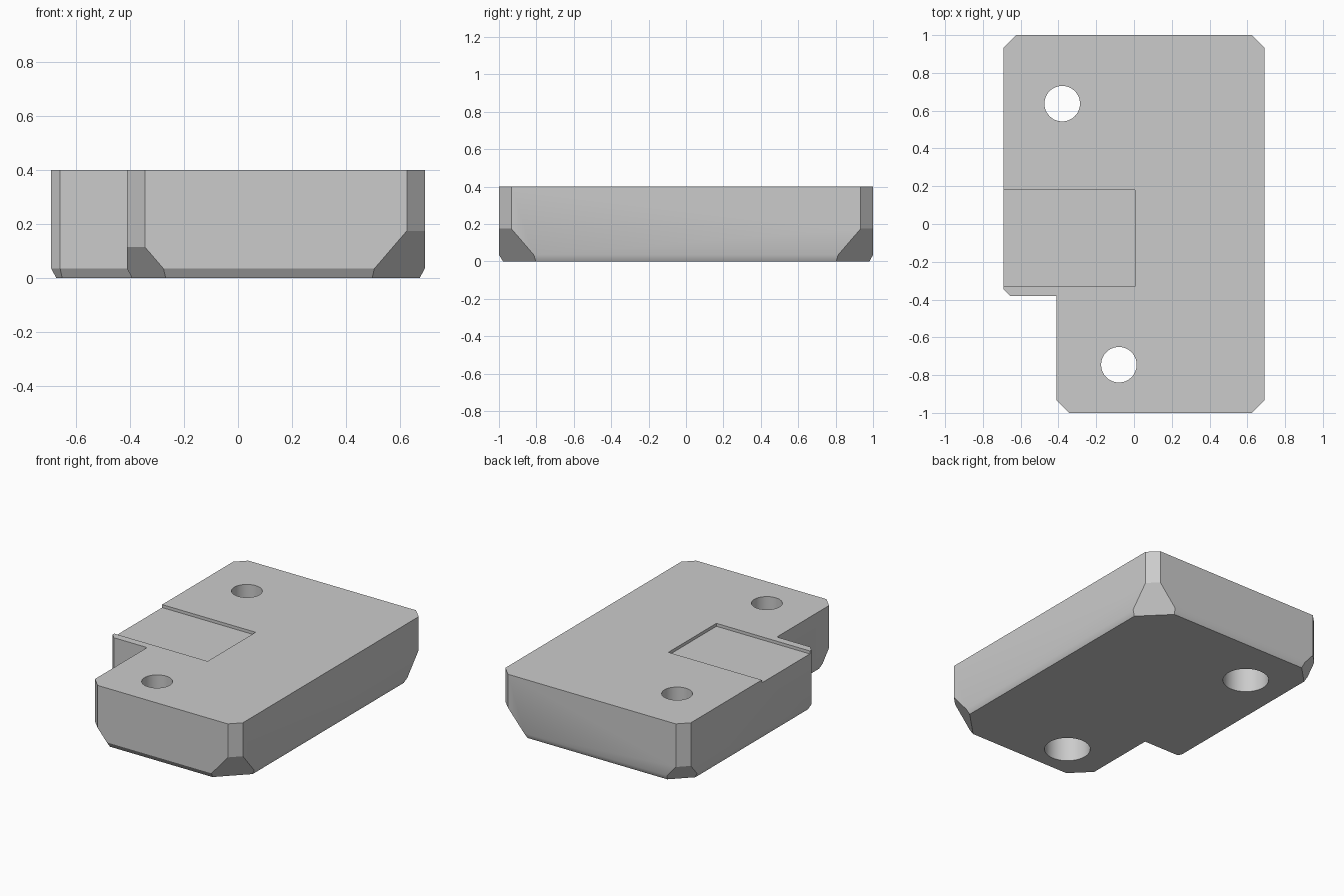
import bpy, bmesh, math
from mathutils import Vector

if "Cube" in bpy.data.objects:
    bpy.data.objects.remove(bpy.data.objects["Cube"], do_unlink=True)

HEIGHT, EDGE = 0.4, 0.035
INSET_X, INSET_Y, INSET_FRONT = 0.019, 0.019, 0.022

grey = bpy.data.materials.new("light grey")
grey.use_nodes = True
grey.diffuse_color = (0.6, 0.6, 0.6, 1)
grey.node_tree.nodes["Principled BSDF"].inputs["Base Color"].default_value = grey.diffuse_color


def add_object(name, bm):
    mesh = bpy.data.meshes.new(name)
    bm.to_mesh(mesh)
    bm.free()
    mesh.materials.append(grey)
    obj = bpy.data.objects.new(name, mesh)
    bpy.context.collection.objects.link(obj)
    return obj


def slice_off(bm, point, normal):
    """Remove everything on the normal side of a plane and cap the opening."""
    bmesh.ops.bisect_plane(bm, geom=bm.verts[:] + bm.edges[:] + bm.faces[:], dist=1e-5,
                           plane_co=point, plane_no=normal, clear_outer=True)
    bmesh.ops.edgeloop_fill(bm, edges=[e for e in bm.edges if e.is_boundary])


# Notched plate: x, y and the direction each corner moves inward at the bottom
outline = [(-0.41, -1, 1, 1), (0.69, -1, -1, 1), (0.69, 1, -1, -1), (-0.69, 1, 1, -1),
           (-0.69, -0.347, 1, 0.4), (-0.657, -0.38, 0.4, 1), (-0.41, -0.38, 1, 1)]
bm = bmesh.new()
rings = []
for z, amount in ((0, 1), (EDGE, 0), (HEIGHT, 0)):
    rings.append([bm.verts.new((x + sx * INSET_X * amount,
                                y + sy * (INSET_FRONT if sy > 0 else INSET_Y) * amount, z))
                  for x, y, sx, sy in outline])
bm.faces.new(rings[0][::-1])
bm.faces.new(rings[-1])
count = len(outline)
for low, high in zip(rings, rings[1:]):
    for i in range(count):
        j = (i + 1) % count
        bm.faces.new((low[i], low[j], high[j], high[i]))

# Corner chamfers: upright, then flaring wider below the given height
for x, y, sx, sy, flare in ((-0.41, -1, -1, -1, 0.115), (0.69, -1, 1, -1, 0.175),
                            (0.69, 1, 1, 1, 0.175), (-0.69, 1, -1, 1, 0.11)):
    point = Vector((x - sx * 0.066, y, flare))
    slice_off(bm, point, Vector((sx, sy, 0)))
    slice_off(bm, point, Vector((sx, sy, -0.86)))
bmesh.ops.recalc_face_normals(bm, faces=bm.faces[:])
body = add_object("mounting_block", bm)


def cut(cutter):
    cutter.hide_render = True
    mod = body.modifiers.new("cut", "BOOLEAN")
    mod.operation = "DIFFERENCE"
    mod.solver = "EXACT"
    mod.object = cutter
    bpy.context.view_layer.objects.active = body
    bpy.ops.object.modifier_apply(modifier=mod.name)
    bpy.data.objects.remove(cutter, do_unlink=True)


def cylinder(name, x, y, radius, low, high):
    bm = bmesh.new()
    bmesh.ops.create_cone(bm, cap_ends=True, segments=64, radius1=radius, radius2=radius,
                          depth=high - low)
    bmesh.ops.translate(bm, verts=bm.verts[:], vec=(x, y, (low + high) / 2))
    return add_object(name, bm)


# Shallow recess open to one side
bm = bmesh.new()
bmesh.ops.create_cube(bm, size=1)
bmesh.ops.scale(bm, verts=bm.verts[:], vec=(0.905, 0.51, 0.2))
bmesh.ops.translate(bm, verts=bm.verts[:], vec=(-0.4475, -0.075, HEIGHT - 0.02 + 0.1))
cut(add_object("recess_cutter", bm))

# Screw holes, counterbored from below
for x, y in ((-0.38, 0.637), (-0.08, -0.745)):
    cut(cylinder("counterbore_cutter", x, y, 0.143, -0.1, 0.22))
    cut(cylinder("bore_cutter", x, y, 0.094, 0.1, 0.5))

# Smooth hole walls and soft lower edges, sharp elsewhere
bpy.ops.object.select_all(action="DESELECT")
body.select_set(True)
bpy.context.view_layer.objects.active = body
bpy.ops.object.shade_smooth_by_angle(angle=math.radians(30))
